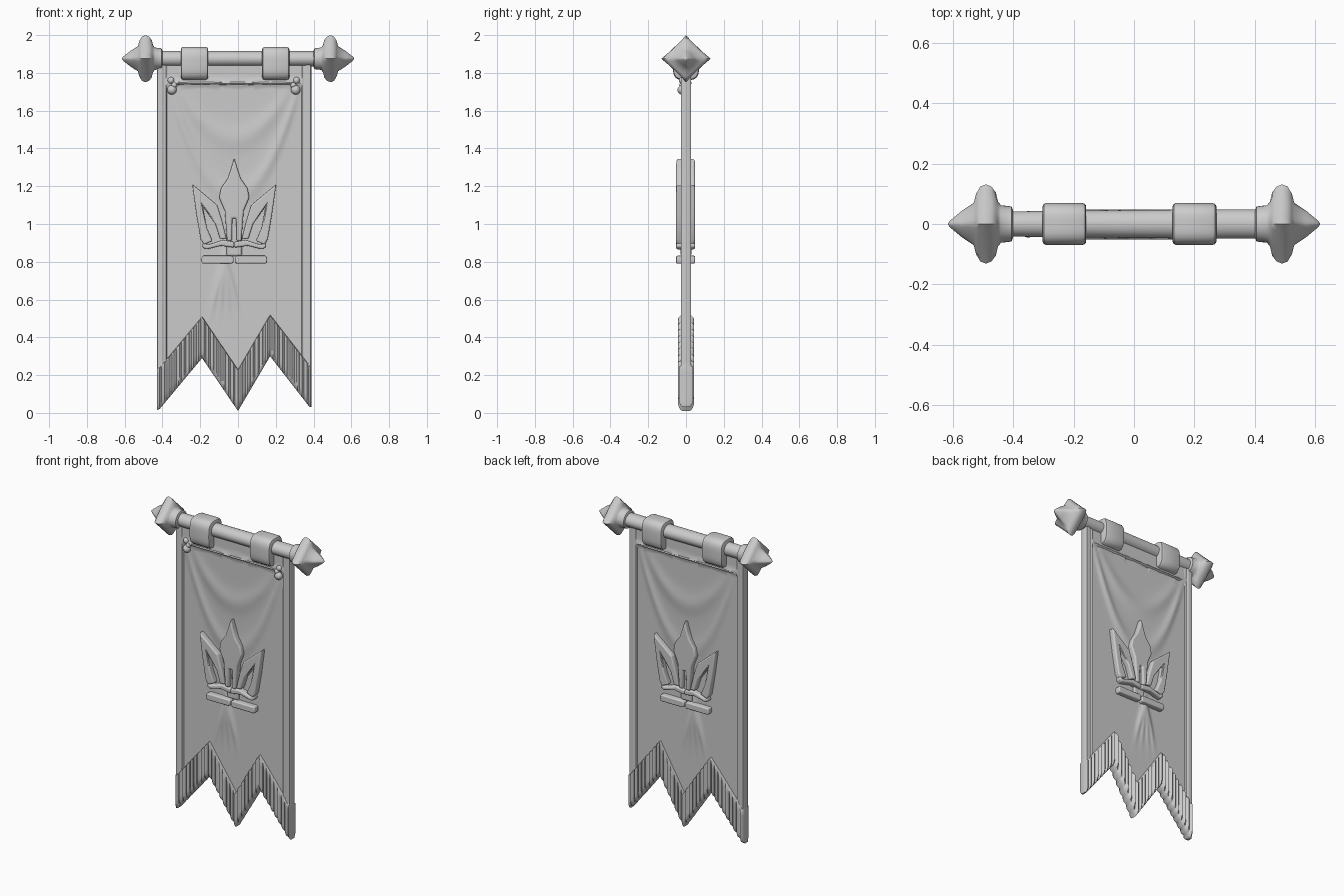
import bpy, bmesh, math
from math import cos, sin, pi, exp

cube = bpy.data.objects.get("Cube")
if cube:
    bpy.data.objects.remove(cube, do_unlink=True)

grey = bpy.data.materials.new("plain grey")
grey.use_nodes = True
grey.diffuse_color = (0.6, 0.6, 0.6, 1)
grey.node_tree.nodes["Principled BSDF"].inputs["Base Color"].default_value = (0.6, 0.6, 0.6, 1)
POLE_Z = 1.875


def finish(name, bm, angle=40, bevel=0):
    bmesh.ops.recalc_face_normals(bm, faces=bm.faces)
    mesh = bpy.data.meshes.new(name)
    bm.to_mesh(mesh)
    bm.free()
    mesh.materials.append(grey)
    ob = bpy.data.objects.new(name, mesh)
    bpy.context.collection.objects.link(ob)
    if bevel:
        mod = ob.modifiers.new("rounded edges", "BEVEL")
        mod.width, mod.segments, mod.limit_method = bevel, 3, "ANGLE"
    bpy.ops.object.select_all(action="DESELECT")
    ob.select_set(True)
    bpy.context.view_layer.objects.active = ob
    bpy.ops.object.shade_smooth_by_angle(angle=math.radians(angle))
    return ob


def loft(name, sections, z=POLE_Z, n=32, angle=40):
    """Superellipse rings along x: (x, y radius, z radius, power)."""
    bm = bmesh.new()
    rings = []
    for x, ry, rz, p in sections:
        ring = []
        for i in range(n):
            c, s = cos(2 * pi * i / n), sin(2 * pi * i / n)
            k = (abs(c) ** p + abs(s) ** p) ** (-1 / p)
            ring.append(bm.verts.new((x, ry * k * c, z + rz * k * s)))
        rings.append(ring)
    for a, b in zip(rings, rings[1:]):
        for i in range(n):
            j = (i + 1) % n
            bm.faces.new((a[i], a[j], b[j], b[i]))
    bm.faces.new(rings[0])
    bm.faces.new(rings[-1])
    return finish(name, bm, angle)


def prism(name, outline, front=-0.052, back=0.048, bevel=0.014):
    """Rounded plate with an outline in x and z, running through the cloth."""
    bm = bmesh.new()
    face = bm.faces.new([bm.verts.new((x, front, z)) for x, z in outline])
    out = bmesh.ops.extrude_face_region(bm, geom=[face])
    moved = [v for v in out["geom"] if isinstance(v, bmesh.types.BMVert)]
    bmesh.ops.translate(bm, verts=moved, vec=(0, back - front, 0))
    return finish(name, bm, 60, bevel)


# Pole, finials and hanging loops
loft("pole", [(-0.45, 0.041, 0.041, 2), (-0.2, 0.044, 0.041, 2),
              (0.2, 0.048, 0.041, 2), (0.45, 0.048, 0.041, 2)])
finial = [(0.40, .045, 2), (0.405, .058, 2), (0.44, .062, 2), (0.45, .075, 1.5),
          (0.457, .105, 1.1), (0.472, .124, 1), (0.49, .131, .95), (0.508, .124, 1),
          (0.522, .1, 1.05), (0.53, .07, 1.2), (0.57, .043, 1.3), (0.605, .014, 1.5),
          (0.615, .003, 2)]
for side, s in (("left", 1), ("right", -1)):
    loft(side + "_finial", [(s * x, r, r * .95, p) for x, r, p in finial], angle=50)
for side, x in (("left", 0.2), ("right", -0.23)):
    rings = [(-.072, .85), (-.068, .95), (-.058, 1), (.058, 1), (.068, .95), (.072, .85)]
    loft(side + "_hanging_loop", [(x + d, .07 * k, .088 * k, 3.6) for d, k in rings], z=1.85)

# Cloth with hems, drape folds and a ribbed zigzag fringe
X0, X1, TOP, FRINGE = -0.43, 0.39, 1.85, 0.22
TIPS = [(X0, 0.015), (-0.415, 0.02), (-0.19, 0.29), (0.0, 0.01), (0.17, 0.30), (0.38, 0.03), (X1, 0.03)]


def hem_height(x):
    for (xa, za), (xb, zb) in zip(TIPS, TIPS[1:]):
        if x <= xb:
            return za + (zb - za) * max(0, x - xa) / (xb - xa)
    return TIPS[-1][1]


def bump(d, width):
    return exp(-(d / width) ** 2)


def half_thickness(x, z, above):
    edge = min(x - X0, X1 - x)
    if above < FRINGE - 0.004 and edge > 0.004:
        rib = 0.035 + 0.007 * cos(2 * pi * x / 0.026)
        return rib * min(1, 0.45 + (above / 0.03) ** 0.5 * 0.55)
    if edge < 0.05:
        return 0.016 if edge < 0.003 else 0.026 - 0.006 * bump(edge - 0.042, 0.006)
    u = x + 0.02
    h = 0.015
    for depth, spread in ((1.45, 3.2), (1.15, 5.0)):
        h += 0.008 * bump(z - depth - spread * u * u, 0.06) * min(1, (1.8 - z) * 4)
    for slope in (-0.22, -0.08, 0.07, 0.22):
        h += 0.009 * bump(x + 0.07 - slope * (0.85 - z), 0.016) * bump(z - 0.68, 0.12)
    if z > 1.735:
        h = 0.02 + 0.008 * bump(z - 1.75, 0.012)
    return h


bm = bmesh.new()
COLS, LOW, HIGH = 164, 10, 90
sheets = []
for s in (-1, 1):
    grid = []
    for i in range(COLS + 1):
        x = X0 + (X1 - X0) * i / COLS
        low = hem_height(x)
        offsets = [(FRINGE - .005) * (k / LOW) ** 1.5 for k in range(LOW + 1)]
        offsets += [FRINGE + (TOP - low - FRINGE) * k / HIGH for k in range(HIGH + 1)]
        grid.append([bm.verts.new((x, s * half_thickness(x, low + d, d), low + d)) for d in offsets])
    sheets.append(grid)
    for a, b in zip(grid, grid[1:]):
        for k in range(len(a) - 1):
            bm.faces.new((a[k], b[k], b[k + 1], a[k + 1]))
front, back = sheets
rim = [c[0] for c in front] + front[-1][1:] + [c[-1] for c in front[-2::-1]] + front[0][-2:0:-1]
mate = [c[0] for c in back] + back[-1][1:] + [c[-1] for c in back[-2::-1]] + back[0][-2:0:-1]
for i in range(len(rim)):
    j = (i + 1) % len(rim)
    bm.faces.new((rim[i], rim[j], mate[j], mate[i]))
finish("banner_cloth", bm, 50)

# Seam and tie beads
loft("top_seam", [(-0.36, .022, .006, 2), (-0.33, .03, .011, 2),
                  (0.29, .03, .011, 2), (0.32, .022, .006, 2)], z=1.745, n=12)
for side, x, s in (("left", 0.305, 1), ("right", -0.35, -1)):
    for part, dx, z, r in (("upper", s * 0.005, 1.76, .018), ("lower", 0, 1.71, .025),
                           ("middle", -s * 0.012, 1.735, .016)):
        bm = bmesh.new()
        bmesh.ops.create_uvsphere(bm, u_segments=16, v_segments=10, radius=r)
        bmesh.ops.translate(bm, verts=bm.verts, vec=(x + dx, -0.02, z))
        finish(f"{side}_{part}_bead", bm)

# Crown emblem, mirrored about its own centre line
CX = -0.02
arm = [(.222, 1.21), (.09, 1.10), (.065, 1.02), (.04, .92), (.075, .92), (.10, 1.0), (.165, 1.09),
       (.145, .98), (.115, .91), (.16, .89), (.178, .92), (.20, 1.05)]
band = [(0, .905), (.06, .915), (.14, .89), (.165, .90), (.17, .88), (.15, .865), (.07, .885), (0, .875)]
bar = [(.003, .80), (.012, .79), (.17, .79), (.175, .81), (.17, .832), (.012, .832), (.003, .822)]
for side, s in (("left", 1), ("right", -1)):
    for name, pts in (("crown_arm", arm), ("crown_band", band), ("crown_base_bar", bar)):
        prism(f"{side}_{name}", [(CX + s * x, z) for x, z in pts], bevel=0.008)
half = [(0, 1.35), (.018, 1.29), (.035, 1.24), (.07, 1.19), (.08, 1.14), (.05, 1.07), (.038, .91), (.012, .91), (.01, 1.03)]
blade = [(CX + x, z) for x, z in half] + [(CX - x, z) for x, z in half[:0:-1]]
prism("crown_centre_spike", blade, bevel=0.009)
prism("crown_inner_panel", [(CX + s * x, z) for s, x, z in
      ((1, .04, .83), (1, .04, 1.05), (-1, .04, 1.05), (-1, .04, .83))], -0.028, 0.028, 0.01)
